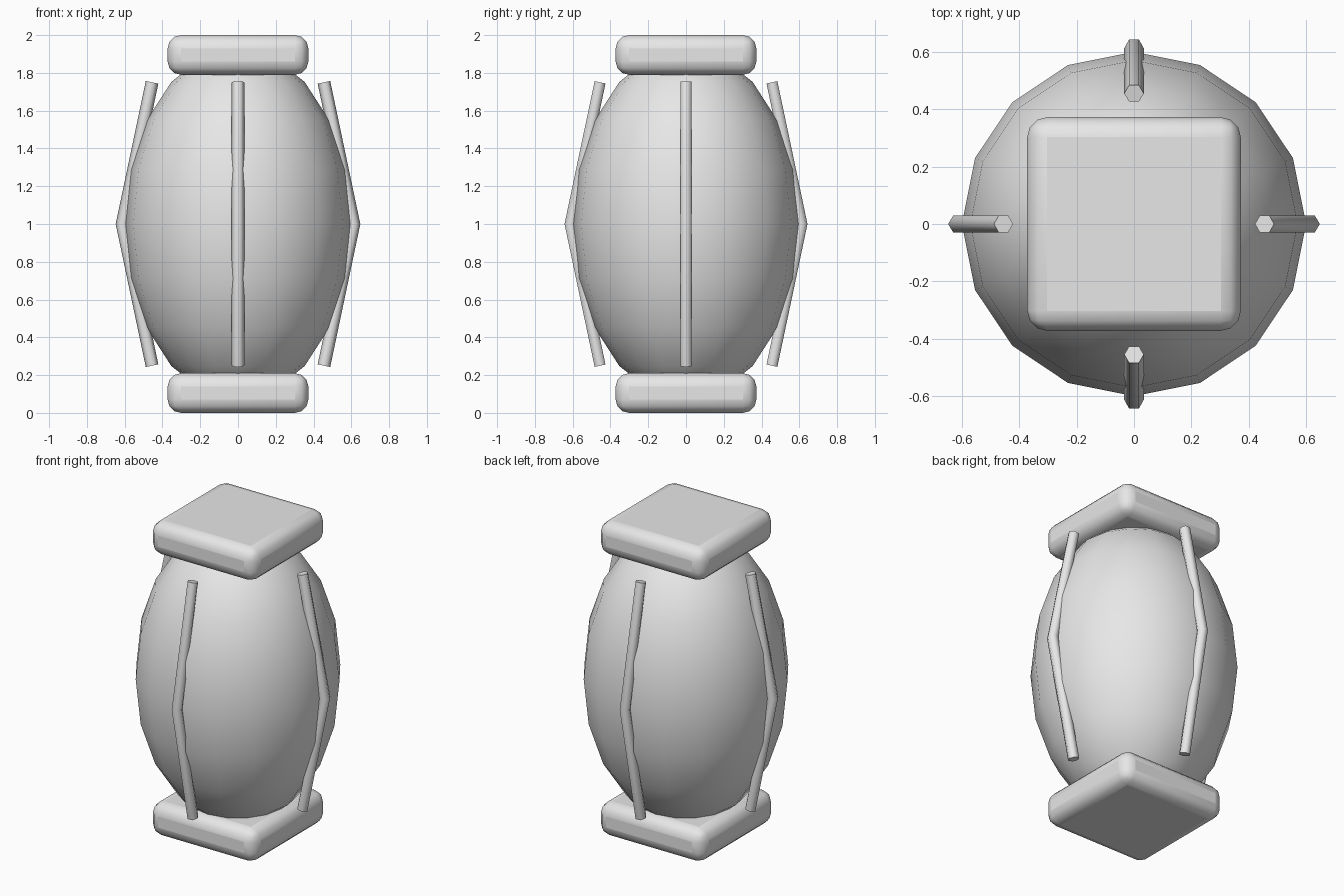
import bpy, bmesh
from math import pi, cos, sin, radians
from mathutils import Vector

cube = bpy.data.objects.get("Cube")
if cube:
    bpy.data.objects.remove(cube, do_unlink=True)

# Plain grey material
GREY = (0.8, 0.8, 0.8, 1)
grey = bpy.data.materials.new("plain_grey")
grey.use_nodes = True
grey.diffuse_color = GREY
grey.node_tree.nodes["Principled BSDF"].inputs["Base Color"].default_value = GREY


def finish(obj, name, angle=35):
    obj.name = obj.data.name = name
    obj.data.materials.append(grey)
    bpy.ops.object.select_all(action='DESELECT')
    obj.select_set(True)
    bpy.context.view_layer.objects.active = obj
    bpy.ops.object.shade_smooth_by_angle(angle=radians(angle))


# Barrel-shaped body
bpy.ops.mesh.primitive_uv_sphere_add(segments=16, ring_count=10, radius=1, location=(0, 0, 1))
body = bpy.context.object
body.scale = (0.6, 0.6, 0.93)
bpy.ops.object.transform_apply(location=False, rotation=False, scale=True)
finish(body, "body")


# Rounded square caps
def cap(name, z):
    bpy.ops.mesh.primitive_cube_add(size=1, location=(0, 0, z))
    obj = bpy.context.object
    obj.scale = (0.745, 0.745, 0.21)
    bpy.ops.object.transform_apply(location=False, rotation=False, scale=True)
    bevel = obj.modifiers.new("rounding", 'BEVEL')
    bevel.width = 0.07
    bevel.segments = 3
    finish(obj, name)


cap("bottom_cap", 0.105)
cap("top_cap", 1.895)


# Bent six-sided rods around the body
def rod(name, turn, phase):
    bm = bmesh.new()
    lean = Vector((0.16, 0.75)).normalized()
    radius = 0.034
    # Each station: centre distance, height, radial axis of the cross-section
    stations = [
        (0.455, 0.25, Vector((lean.y, 0, -lean.x))),
        (0.613, 1.0, Vector((1 / lean.y, 0, 0))),
        (0.455, 1.75, Vector((lean.y, 0, lean.x))),
    ]
    rings = []
    for r, z, axis in stations:
        ring = []
        for i in range(6):
            a = phase + i * pi / 3
            p = Vector((r, 0, z)) + axis * radius * cos(a)
            p.y += radius * sin(a)
            ring.append(bm.verts.new(p))
        rings.append(ring)
    for low, high in zip(rings, rings[1:]):
        for i in range(6):
            j = (i + 1) % 6
            bm.faces.new((low[i], low[j], high[j], high[i]))
    bm.faces.new(rings[0][::-1])
    bm.faces.new(rings[-1])
    mesh = bpy.data.meshes.new(name)
    bm.to_mesh(mesh)
    bm.free()
    obj = bpy.data.objects.new(name, mesh)
    bpy.context.collection.objects.link(obj)
    obj.rotation_euler.z = turn
    finish(obj, name, 65)


for i, side in enumerate(("left", "back", "right", "front")):
    rod(side + "_rod", i * pi / 2, (i % 2) * pi / 6)
